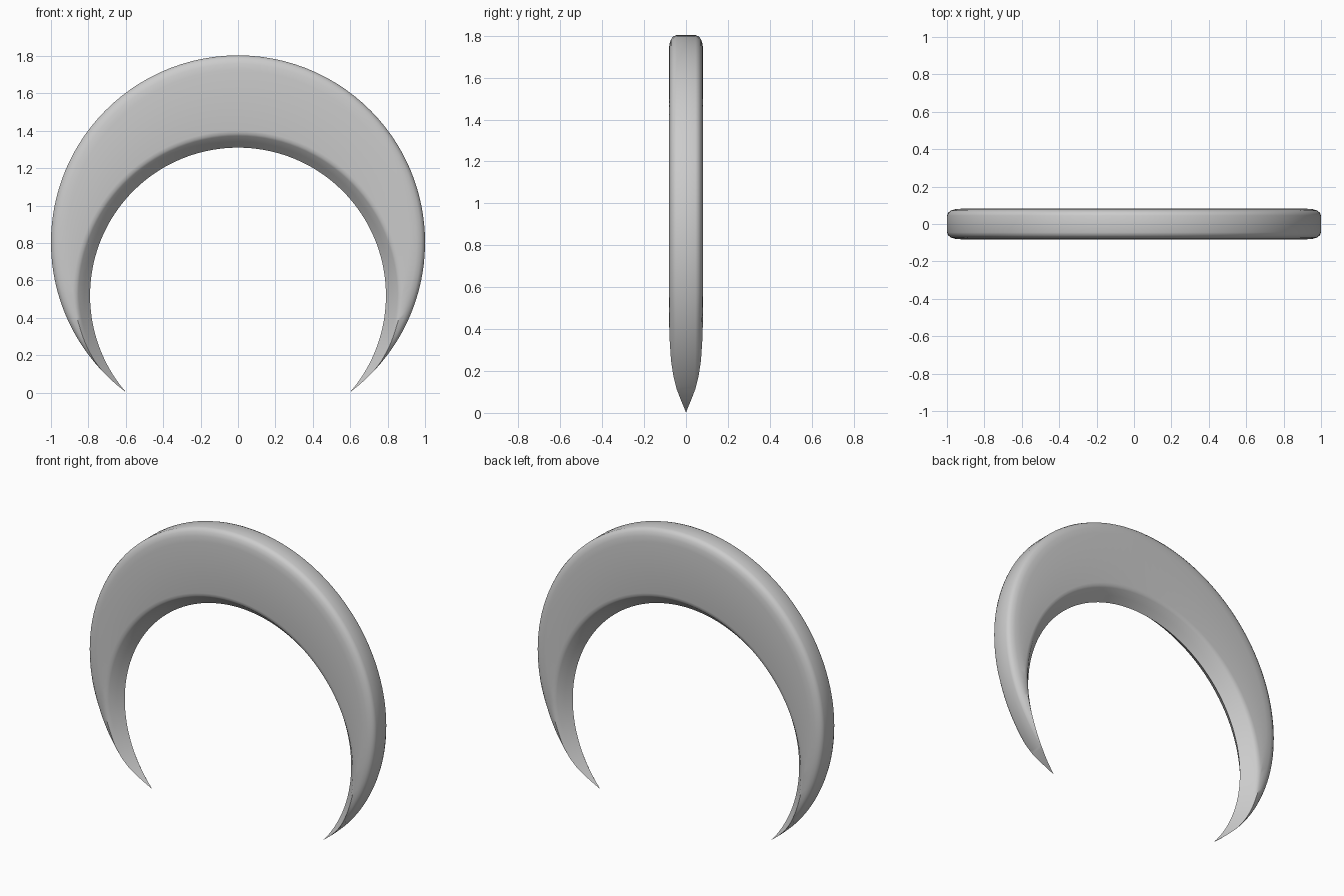
import bpy, bmesh, math
from mathutils import Vector

if "Cube" in bpy.data.objects:
    bpy.data.objects.remove(bpy.data.objects["Cube"])

OUT_C, OUT_R = Vector((0, 0.803)), 1.0      # outer circle (x, z)
IN_C, IN_R = Vector((0, 0.519)), 0.791      # inner circle
N = 128
BEVEL_IN = [(0, 0), (0.062, 0.071), (0.073, 0.079), (0.09, 0.082)]
BEVEL_OUT = [(0, 0.045), (0.006, 0.06), (0.02, 0.072), (0.045, 0.0795), (0.08, 0.082)]


def interp(table, d):
    for (x0, y0), (x1, y1) in zip(table, table[1:]):
        if d <= x1:
            return y0 + (y1 - y0) * max(0, d - x0) / (x1 - x0)
    return table[-1][1]


def h_in(p):
    return interp(BEVEL_IN, (p - IN_C).length - IN_R)


def h_out(p):
    return interp(BEVEL_OUT, OUT_R - (p - OUT_C).length)


def bisect(test):
    lo, hi = 0.0, 1.0
    for _ in range(30):
        m = (lo + hi) / 2
        lo, hi = (m, hi) if test(m) else (lo, m)
    return lo


# Horn tips lie where the two circles cross
co, ci = OUT_C.y, IN_C.y
tip_z = (OUT_R**2 - IN_R**2 - co**2 + ci**2) / (2 * (ci - co))
tip_x = math.sqrt(OUT_R**2 - (tip_z - co)**2)
a_out = math.atan2(tip_z - co, tip_x)
a_in = math.atan2(tip_z - ci, tip_x)


def on_circle(c, r, start, t):
    a = start + (math.pi - 2 * start) * t
    return c + r * Vector((math.cos(a), math.sin(a)))


def section(t):
    """Half cross-section from the sharp inner edge to the outer rim."""
    pi, po = on_circle(IN_C, IN_R, a_in, t), on_circle(OUT_C, OUT_R, a_out, t)
    at = lambda s: pi.lerp(po, s)
    crease = bisect(lambda s: h_in(at(s)) < min(h_out(at(s)), 0.08199))
    face = max(crease, bisect(lambda s: OUT_R - (at(s) - OUT_C).length > 0.08))
    stops = [crease * f for f in (0, 0.35, 0.69, 0.81, 1)]
    stops += [face + (1 - face) * f for f in (0, 0.44, 0.75, 0.925, 1)]
    return [(at(s), min(h_in(at(s)), h_out(at(s)))) for s in stops]


# Crescent skin: closed cross-sections bridged from tip to tip
bm = bmesh.new()
rings = []
for i in range(N + 1):
    u = i / N
    t = u - 0.6 * math.sin(2 * math.pi * u) / (2 * math.pi)   # denser at the tips
    half = section(t)
    pts = [(p.x, -h, p.y) for p, h in half]
    pts += [(p.x, h, p.y) for p, h in reversed(half[1:])]
    rings.append([bm.verts.new(c) for c in pts])
for r0, r1 in zip(rings, rings[1:]):
    n = len(r0)
    for j in range(n):
        k = (j + 1) % n
        bm.faces.new((r0[j], r0[k], r1[k], r1[j]))
bmesh.ops.remove_doubles(bm, verts=bm.verts, dist=0.0002)
bmesh.ops.recalc_face_normals(bm, faces=bm.faces)
mesh = bpy.data.meshes.new("crescent")
bm.to_mesh(mesh)
bm.free()
obj = bpy.data.objects.new("crescent", mesh)
bpy.context.collection.objects.link(obj)
bpy.context.view_layer.objects.active = obj
obj.select_set(True)
bpy.ops.object.shade_smooth_by_angle(angle=math.radians(40))
